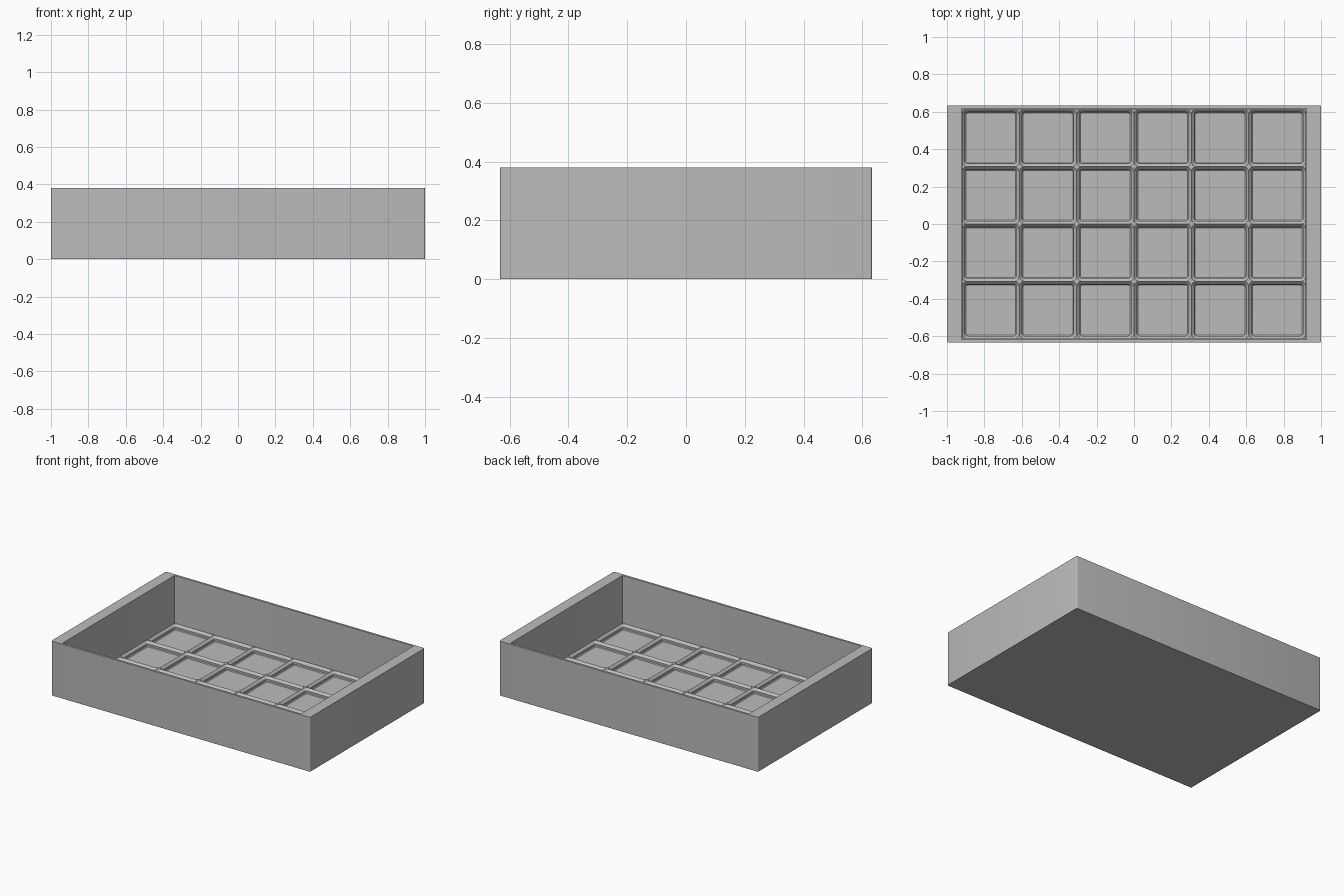
import bpy, bmesh, math

cube = bpy.data.objects.get("Cube")
if cube:
    bpy.data.objects.remove(cube, do_unlink=True)

MM = 0.0073                      # drawing unit to model unit
PITCH = 42 * MM
COLS, ROWS = 6, 4
HX, HY, HEIGHT = 1.0, 0.633, 0.38
FLOOR = 2 * MM

grey = bpy.data.materials.new("plain_grey")
grey.diffuse_color = (0.5, 0.5, 0.5, 1)
grey.use_nodes = True
grey.node_tree.nodes["Principled BSDF"].inputs["Base Color"].default_value = (0.5, 0.5, 0.5, 1)


def rounded_rect(hx, hy, r, steps, square=False):
    """Points round a rectangle; square pushes the arcs out to sharp corners."""
    pts = []
    for k, (sx, sy) in enumerate([(1, 1), (-1, 1), (-1, -1), (1, -1)]):
        for i in range(steps + 1):
            a = math.pi / 2 * (k + i / steps)
            dx, dy = math.cos(a), math.sin(a)
            m = max(abs(dx), abs(dy)) if square else 1
            pts.append((sx * (hx - r) + r * dx / m, sy * (hy - r) + r * dy / m))
    return pts


def add_ring(bm, pts, z, cx=0, cy=0):
    return [bm.verts.new((cx + x, cy + y, z)) for x, y in pts]


def bridge(bm, a, b):
    for i in range(len(a)):
        j = (i + 1) % len(a)
        bm.faces.new((a[i], a[j], b[j], b[i]))


def finish(bm, name):
    bmesh.ops.remove_doubles(bm, verts=bm.verts, dist=1e-5)
    bmesh.ops.dissolve_degenerate(bm, edges=bm.edges, dist=1e-6)
    bmesh.ops.recalc_face_normals(bm, faces=bm.faces)
    mesh = bpy.data.meshes.new(name)
    bm.to_mesh(mesh)
    bm.free()
    mesh.materials.append(grey)
    obj = bpy.data.objects.new(name, mesh)
    bpy.context.collection.objects.link(obj)
    bpy.ops.object.select_all(action="DESELECT")
    obj.select_set(True)
    bpy.context.view_layer.objects.active = obj
    bpy.ops.object.shade_smooth_by_angle(angle=math.radians(30))
    return obj


# Open tray with thick ends and thin long walls
bm = bmesh.new()
outer = rounded_rect(HX, HY, MM, 4)
inner = rounded_rect(0.9225, 0.6175, MM / 4, 4)
rings = [add_ring(bm, p, z) for p, z in
         [(outer, 0), (outer, HEIGHT), (inner, HEIGHT), (inner, FLOOR)]]
for a, b in zip(rings, rings[1:]):
    bridge(bm, a, b)
bm.faces.new(rings[0])
bm.faces.new(rings[-1])
finish(bm, "tray_shell")

# Grid of stepped pockets: (inset, height above pocket floor, corner radius)
bm = bmesh.new()
profile = [(0, 4.65, 4), (2.15, 2.5, 1.85), (2.15, 0.7, 1.85), (2.85, 0, 1.15)]
base = FLOOR + 0.0005
half = PITCH / 2
for c in range(COLS):
    for r in range(ROWS):
        cx = (c - (COLS - 1) / 2) * PITCH
        cy = (r - (ROWS - 1) / 2) * PITCH
        rings = [add_ring(bm, rounded_rect(half, half, 4 * MM, 8, True),
                          base + 4.65 * MM, cx, cy)]
        for inset, h, rad in profile:
            size = half - inset * MM
            rings.append(add_ring(bm, rounded_rect(size, size, rad * MM, 8),
                                  base + h * MM, cx, cy))
        for a, b in zip(rings, rings[1:]):
            bridge(bm, a, b)
        bm.faces.new(rings[-1])
bmesh.ops.remove_doubles(bm, verts=bm.verts, dist=1e-5)
bmesh.ops.dissolve_degenerate(bm, edges=bm.edges, dist=1e-6)

# Outer skirt of the grid down to the tray floor
rim = [e for e in bm.edges if e.is_boundary]
skirt = bmesh.ops.extrude_edge_only(bm, edges=rim)["geom"]
for v in skirt:
    if isinstance(v, bmesh.types.BMVert):
        v.co.z = FLOOR
finish(bm, "pocket_grid")
